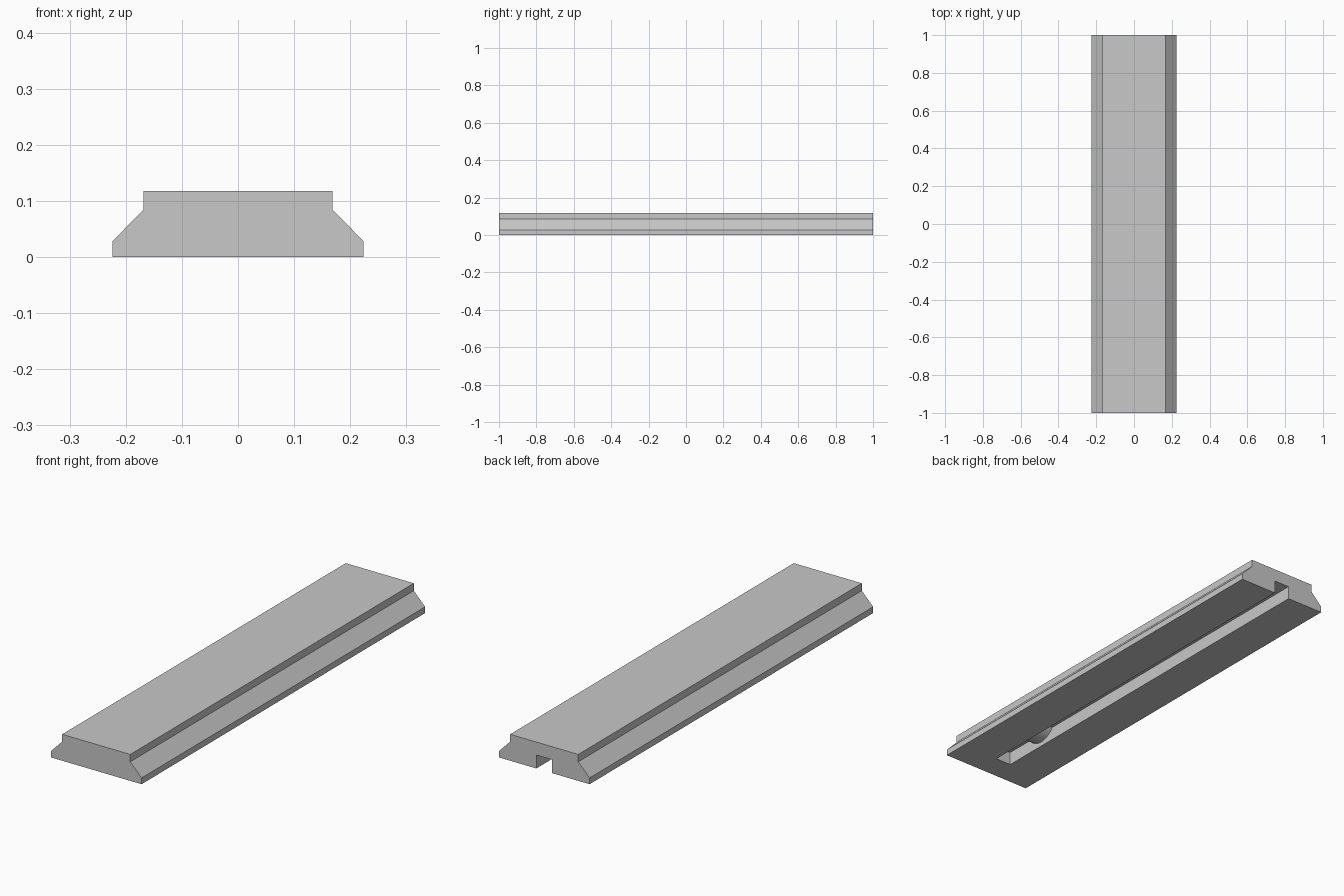
import bpy
import bmesh
from math import asin, cos, sin
from mathutils import Vector

cube = bpy.data.objects.get("Cube")
if cube:
    bpy.data.objects.remove(cube, do_unlink=True)

# Single grey finish
grey = bpy.data.materials.new("light grey")
grey.use_nodes = True
colour = (0.58, 0.58, 0.58, 1)
grey.diffuse_color = colour
grey.node_tree.nodes["Principled BSDF"].inputs["Base Color"].default_value = colour


def prism(name, points, direction):
    """Extrude a closed 3D outline along a direction."""
    bm = bmesh.new()
    face = bm.faces.new([bm.verts.new(p) for p in points])
    out = bmesh.ops.extrude_face_region(bm, geom=[face])
    moved = [g for g in out["geom"] if isinstance(g, bmesh.types.BMVert)]
    bmesh.ops.translate(bm, verts=moved, vec=Vector(direction))
    bmesh.ops.recalc_face_normals(bm, faces=bm.faces)
    mesh = bpy.data.meshes.new(name)
    bm.to_mesh(mesh)
    bm.free()
    mesh.materials.append(grey)
    obj = bpy.data.objects.new(name, mesh)
    bpy.context.collection.objects.link(obj)
    return obj


# Rail body: mirrored cross-section run along y
half = [(0.224, 0), (0.224, 0.028), (0.168, 0.085), (0.168, 0.118)]
section = half + [(-x, z) for x, z in reversed(half)]
rail = prism("rail_body", [(x, -1, z) for x, z in section], (0, 2, 0))

# Slot in the underside, open at the back, with a rounded catch on its ceiling
slot_half, depth, front_end = 0.039, 0.06, -0.885
catch_y, catch_half, catch_drop = -0.675, 0.075, 0.04
radius = (catch_half ** 2 + catch_drop ** 2) / (2 * catch_drop)
centre_z = depth - catch_drop + radius
span = asin(catch_half / radius)
steps = 12
angles = [span * (2 * i / steps - 1) for i in range(steps + 1)]
catch = [(catch_y + radius * sin(a), centre_z - radius * cos(a)) for a in angles]
side = [(front_end, -0.1), (front_end, depth)] + catch + [(1.1, depth), (1.1, -0.1)]
cutter = prism("slot_cutter", [(-slot_half, y, z) for y, z in side], (2 * slot_half, 0, 0))
cutter.hide_render = True

cut = rail.modifiers.new("slot", "BOOLEAN")
cut.operation = "DIFFERENCE"
cut.solver = "EXACT"
cut.object = cutter

# Apply the cut, remove the helper and keep the edges crisp
bpy.ops.object.select_all(action="DESELECT")
rail.select_set(True)
bpy.context.view_layer.objects.active = rail
bpy.ops.object.modifier_apply(modifier=cut.name)
bpy.data.objects.remove(cutter, do_unlink=True)
bpy.ops.object.shade_smooth_by_angle()
